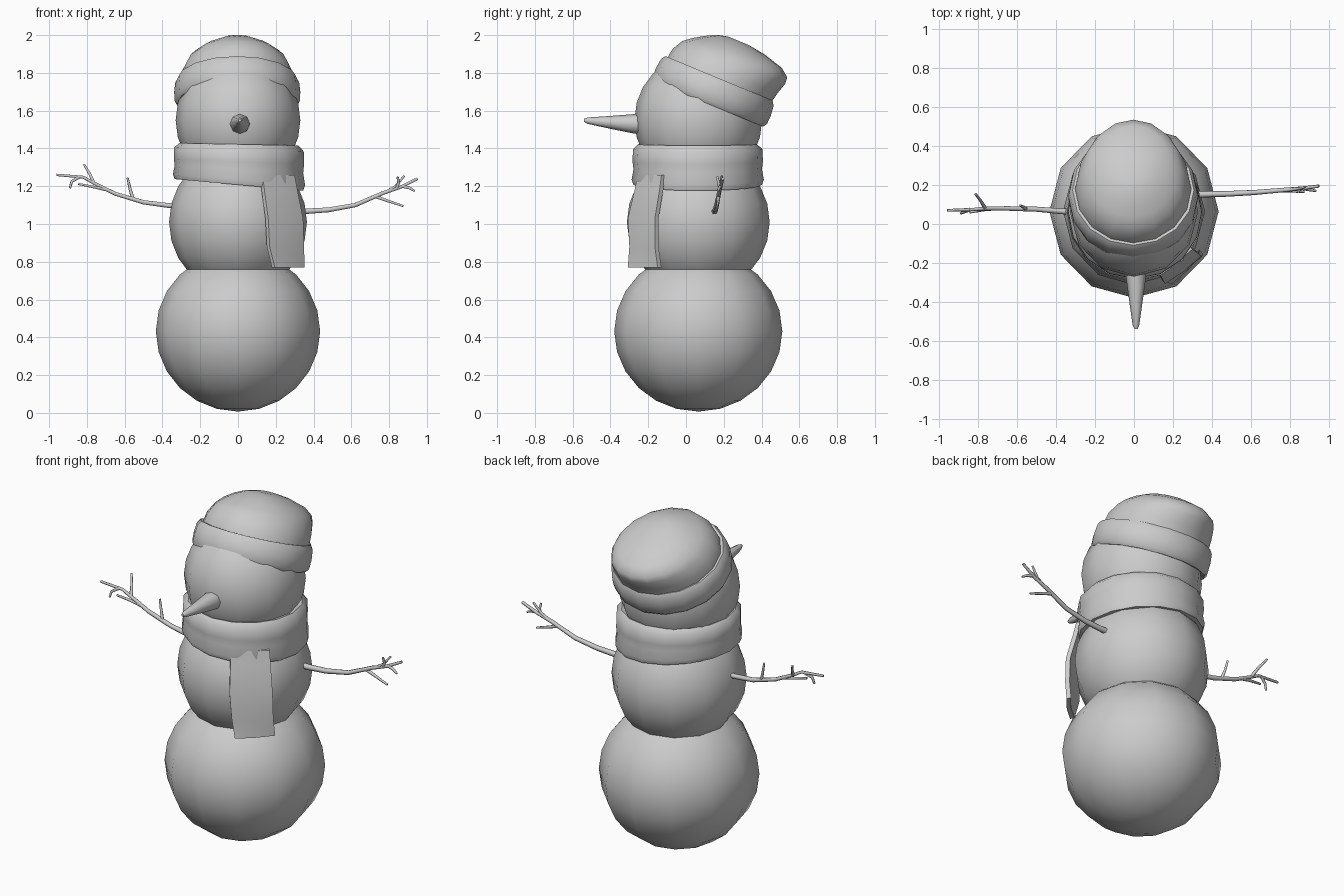
import bpy, bmesh
from math import sin, cos, tau, radians
from mathutils import Vector


def finish(name, bm, angle=60):
    bmesh.ops.recalc_face_normals(bm, faces=bm.faces)
    me = bpy.data.meshes.new(name)
    bm.to_mesh(me)
    bm.free()
    ob = bpy.data.objects.new(name, me)
    bpy.context.collection.objects.link(ob)
    bpy.context.view_layer.objects.active = ob
    bpy.ops.object.select_all(action='DESELECT')
    ob.select_set(True)
    bpy.ops.object.shade_smooth_by_angle(angle=radians(angle))
    return ob


def loft(name, rings, closed=False, angle=60):
    """Skin a list of rings; closed joins last ring to first, else the ends are capped."""
    bm = bmesh.new()
    vs = [[bm.verts.new(p) for p in r] for r in rings]
    n = len(vs[0])
    pairs = list(zip(vs, vs[1:])) + ([(vs[-1], vs[0])] if closed else [])
    for a, b in pairs:
        for i in range(n):
            j = (i + 1) % n
            bm.faces.new((a[i], a[j], b[j], b[i]))
    if not closed:
        bm.faces.new(vs[0])
        bm.faces.new(vs[-1])
    return finish(name, bm, angle)


def ball(name, z, rx, ry, rz):
    bm = bmesh.new()
    bmesh.ops.create_uvsphere(bm, u_segments=12, v_segments=12, radius=1)
    bmesh.ops.scale(bm, vec=(rx, ry, rz), verts=bm.verts)
    bmesh.ops.translate(bm, vec=(0, 0.065, z), verts=bm.verts)
    return finish(name, bm)


# Snow balls
ball("lower_body", 0.432, 0.435, 0.445, 0.425)
ball("middle_body", 1.01, 0.365, 0.378, 0.38)
ball("head", 1.55, 0.33, 0.338, 0.35)

# Carrot nose: (y, centre z, radius)
nose = [(-0.2, 1.53, 0.055), (-0.27, 1.53, 0.052), (-0.4, 1.538, 0.034),
        (-0.52, 1.547, 0.017), (-0.54, 1.549, 0.008)]
loft("carrot_nose", [[(0.01 + r * cos(i * tau / 8), y, z + r * sin(i * tau / 8))
                      for i in range(8)] for y, z, r in nose])

# Scarf wrap: (radius, z, tilt per unit x)
N = 16
scarf = [(0.28, 1.41, 0.02), (0.315, 1.422, 0.02), (0.343, 1.395, 0.03),
         (0.345, 1.33, 0.04), (0.34, 1.29, 0.06), (0.35, 1.235, 0.08),
         (0.34, 1.207, 0.09), (0.28, 1.21, 0.09)]
loft("scarf_wrap", [[(0.005 + r * cos(a), 0.062 + r * sin(a), z - t * r * cos(a))
                     for a in (i * tau / N for i in range(N))]
                    for r, z, t in scarf], closed=True)

# Scarf tail: left edge (x, y), right edge (x, y), z
tail = [(0.13, -0.255, 0.30, -0.13, 1.26), (0.14, -0.272, 0.315, -0.14, 1.18),
        (0.16, -0.308, 0.345, -0.165, 1.03), (0.168, -0.30, 0.35, -0.165, 0.88),
        (0.195, -0.308, 0.352, -0.15, 0.77)]
inward = Vector((-0.62, 0.78, 0)) * 0.025
rings = []
for xl, yl, xr, yr, z in tail:
    l, r = Vector((xl, yl, z)), Vector((xr, yr, z))
    m = (l + r) / 2 - inward * 0.35
    rings.append([l, m, r, r + inward, m + inward, l + inward])
loft("scarf_tail", rings, angle=45)


# Hat, built in a tilted frame: u runs back and down, v runs up the hat axis
def hat_point(x, u, v):
    return (x - 0.004, 0.17 + 0.924 * u + 0.383 * v, 1.76 - 0.383 * u + 0.924 * v)


def hat_ring(rx, uc, ru, v):
    return [hat_point(rx * cos(a), uc + ru * sin(a), v)
            for a in (i * tau / N for i in range(N))]


brim = [(0.29, 0.01), (0.312, 0.012), (0.328, -0.012), (0.334, -0.065),
        (0.332, -0.115), (0.318, -0.135), (0.29, -0.13)]
loft("hat_brim", [hat_ring(r, 0.0, r * 0.985, v) for r, v in brim], closed=True)

crown = [(0.3, 0.0, 0.3, -0.06), (0.3, 0.005, 0.3, 0.0), (0.292, 0.015, 0.302, 0.06),
         (0.265, 0.04, 0.295, 0.12), (0.238, 0.06, 0.272, 0.155),
         (0.19, 0.065, 0.222, 0.19), (0.12, 0.04, 0.14, 0.22), (0.05, 0.02, 0.06, 0.235)]
loft("hat_crown", [hat_ring(*c) for c in crown])


# Stick arms and twigs as tapered tubes
def stick(name, pts, r0, r1):
    cu = bpy.data.curves.new(name, 'CURVE')
    cu.dimensions = '3D'
    cu.bevel_depth = 1.0
    cu.bevel_resolution = 1
    cu.use_fill_caps = True
    sp = cu.splines.new('POLY')
    sp.points.add(len(pts) - 1)
    for i, (p, c) in enumerate(zip(sp.points, pts)):
        p.co = (*c, 1)
        p.radius = r0 + (r1 - r0) * i / (len(pts) - 1)
    sp.use_smooth = True
    bpy.context.collection.objects.link(bpy.data.objects.new(name, cu))


stick("left_arm", [(-0.28, 0.06, 1.095), (-0.37, 0.065, 1.098), (-0.5, 0.076, 1.115), (-0.65, 0.08, 1.16),
                   (-0.76, 0.08, 1.215), (-0.82, 0.075, 1.248), (-0.96, 0.07, 1.26)], 0.016, 0.007)
stick("right_arm", [(0.28, 0.15, 1.068), (0.37, 0.153, 1.068), (0.48, 0.155, 1.075), (0.62, 0.162, 1.1),
                    (0.77, 0.175, 1.165), (0.86, 0.183, 1.195), (0.95, 0.195, 1.24)], 0.018, 0.008)
twigs = {
    "left": [[(-0.555, 0.078, 1.13), (-0.57, 0.088, 1.18), (-0.585, 0.095, 1.245)],
             [(-0.765, 0.08, 1.22), (-0.785, 0.115, 1.265), (-0.815, 0.155, 1.315)],
             [(-0.69, 0.08, 1.18), (-0.76, 0.075, 1.195), (-0.845, 0.06, 1.212)],
             [(-0.84, 0.075, 1.25), (-0.88, 0.06, 1.225), (-0.89, 0.055, 1.19)]],
    "right": [[(0.78, 0.175, 1.165), (0.835, 0.18, 1.2), (0.88, 0.19, 1.255)],
              [(0.73, 0.172, 1.145), (0.8, 0.17, 1.12), (0.875, 0.165, 1.095)],
              [(0.84, 0.18, 1.19), (0.85, 0.172, 1.22), (0.845, 0.165, 1.25)],
              [(0.87, 0.183, 1.2), (0.91, 0.175, 1.19), (0.935, 0.17, 1.175)]],
}
for side, lines in twigs.items():
    for k, pts in enumerate(lines):
        stick(f"{side}_twig_{k + 1}", pts, 0.01, 0.006)
